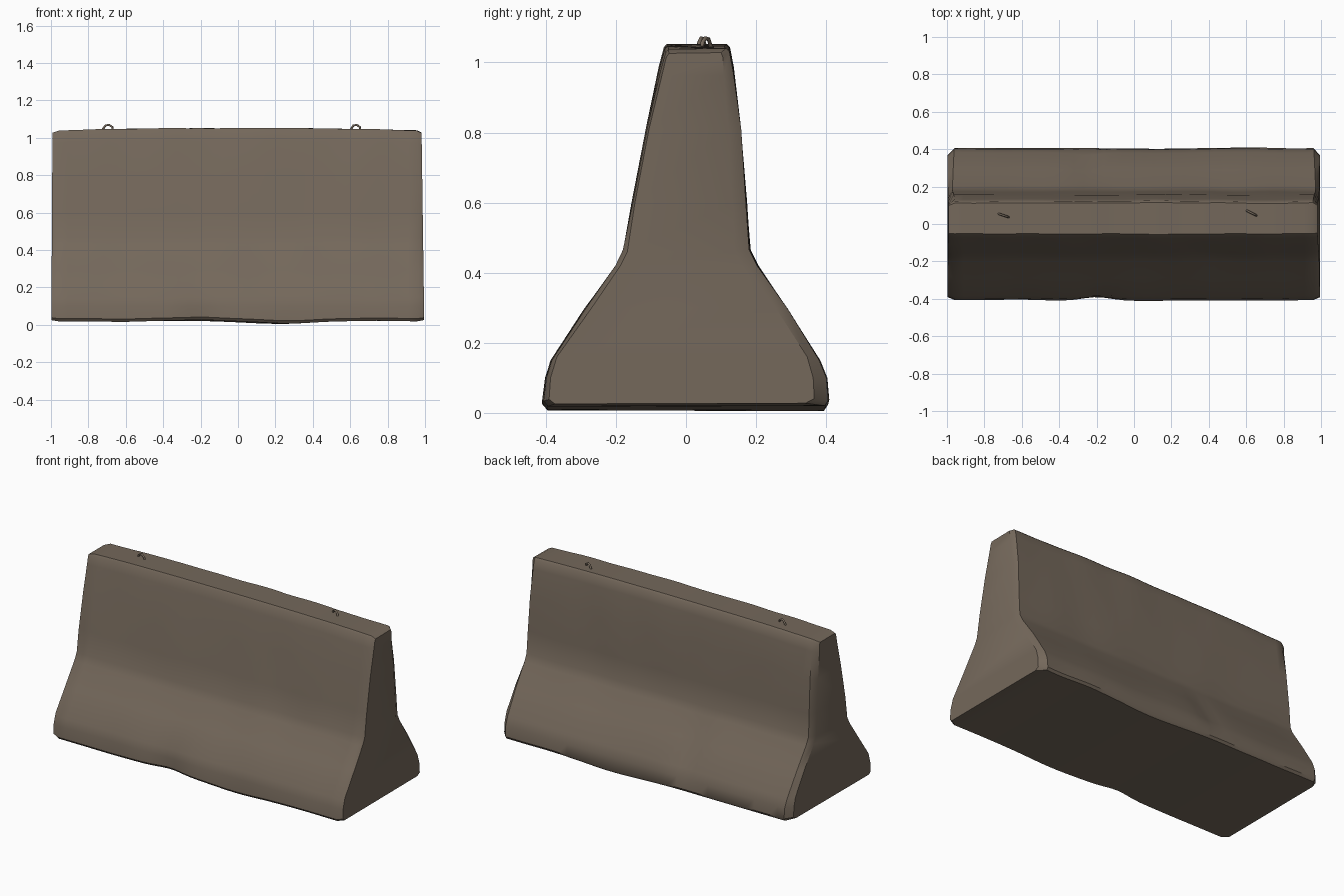
import bpy, bmesh, math
from mathutils import Vector, noise

if "Cube" in bpy.data.objects:
    bpy.data.objects.remove(bpy.data.objects["Cube"])

concrete = bpy.data.materials.new("weathered concrete")
concrete.diffuse_color = (0.175, 0.138, 0.104, 1)
concrete.use_nodes = True
concrete.node_tree.nodes["Principled BSDF"].inputs["Base Color"].default_value = concrete.diffuse_color

# Body and end-face sections: (front y, back y, z), bottom to top
BODY = [(-.395, .395, .02), (-.408, .405, .035), (-.40, .40, .10), (-.385, .38, .15), (-.29, .29, .295),
        (-.20, .205, .42), (-.178, .183, .465), (-.152, .172, .60), (-.112, .156, .81),
        (-.075, .133, .98), (-.06, .122, 1.035), (-.052, .112, 1.045)]
END = [(-.375, .34, .027), (-.392, .365, .04), (-.388, .362, .10), (-.37, .345, .16), (-.27, .255, .30),
       (-.185, .165, .42), (-.165, .142, .46), (-.146, .133, .60), (-.106, .119, .81),
       (-.070, .106, .97), (-.058, .103, 1.022), (-.05, .098, 1.034)]


def dent(x, z, cx, cz, rx, rz):
    return math.exp(-((x - cx) / rx) ** 2 - ((z - cz) / rz) ** 2)


def worn(x, y, z):
    """Shift a point to give the cast block its uneven, worn surface."""
    n = noise.noise(Vector((x * 4, y * 4 + 7, z * 3)))
    side = 1 if y > 0.03 else -1
    y += side * n * .006
    if side > 0:
        y -= .018 * dent(x, z, -.25, .22, .07, .10)
    else:
        y += .016 * dent(x, z, -.20, .03, .10, .10)
    if z < .06:
        z += .006 * n - .013 * math.exp(-((x - .25) / .25) ** 2)
        z += .008 * dent(x, y, -.2, -.4, .12, .15)
    if z > .95:
        z += .006 * (1 - x * x) - .008 * x ** 4 + .004 * n
    return x, y, z


# Barrier body: stations along the length, closed with chamfered ends
bm = bmesh.new()
stations = [(-1, END)] + [(-.965 + 1.93 * i / 36, BODY) for i in range(37)] + [(1, END)]
rings = []
for i, (x, section) in enumerate(stations):
    ring = []
    front = [(f, z) for f, b, z in section]
    back = [(b, z) for f, b, z in section]
    for y, z in front + back[::-1]:
        px = x
        if abs(x) == 1:
            px = x * (.996 - .014 * z) if x > 0 else x * (.998 - .006 * z)
        elif i in (1, len(stations) - 2):
            px = x * (1.008 - .03 * abs(z - .5))
        ring.append(bm.verts.new(worn(px, y, z)))
    rings.append(ring)
n = len(BODY)
for a, b in zip(rings, rings[1:]):
    for k in range(2 * n):
        j = (k + 1) % (2 * n)
        bm.faces.new((a[k], b[k], b[j], a[j]))
for ring in (rings[0], rings[-1]):
    for k in range(n - 1):
        bm.faces.new((ring[k], ring[k + 1], ring[2 * n - 2 - k], ring[2 * n - 1 - k]))
bmesh.ops.recalc_face_normals(bm, faces=bm.faces)
mesh = bpy.data.meshes.new("barrier_body")
bm.to_mesh(mesh)
bm.free()
body = bpy.data.objects.new("barrier_body", mesh)
body.data.materials.append(concrete)
bpy.context.collection.objects.link(body)
bpy.context.view_layer.objects.active = body
body.select_set(True)
bpy.ops.object.shade_smooth_by_angle(angle=math.radians(38))


# Lifting loops: bent bars set into the top
def lifting_loop(name, x, y, angle):
    curve = bpy.data.curves.new(name, 'CURVE')
    curve.dimensions = '3D'
    curve.bevel_depth = .006
    curve.bevel_resolution = 1
    path = [(-.034, 1.02), (-.03, 1.045), (-.014, 1.066), (.006, 1.069), (.024, 1.057), (.032, 1.02)]
    spline = curve.splines.new('POLY')
    spline.points.add(len(path) - 1)
    for p, (u, z) in zip(spline.points, path):
        p.co = (x + u * math.cos(angle), y + u * math.sin(angle), z, 1)
    curve.materials.append(concrete)
    bpy.context.collection.objects.link(bpy.data.objects.new(name, curve))


lifting_loop("lifting_loop_left", -.695, .045, math.radians(-18))
lifting_loop("lifting_loop_right", .63, .058, math.radians(-27))
